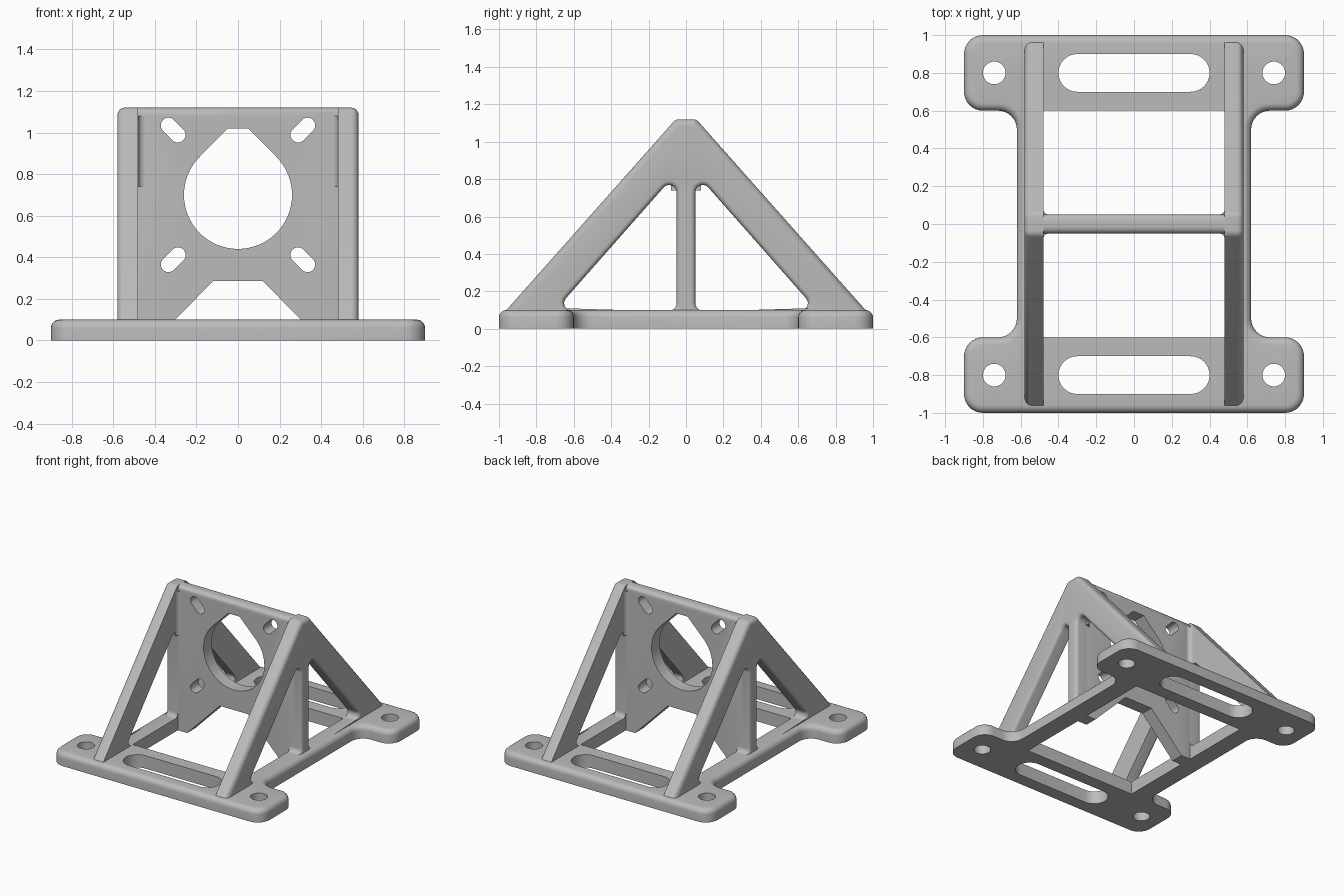
import bpy, bmesh, math
from mathutils import Vector

if "Cube" in bpy.data.objects:
    bpy.data.objects.remove(bpy.data.objects["Cube"], do_unlink=True)

grey = bpy.data.materials.new("plain grey")
grey.use_nodes = True
grey.diffuse_color = (0.5, 0.5, 0.5, 1)
grey.node_tree.nodes["Principled BSDF"].inputs["Base Color"].default_value = (0.5, 0.5, 0.5, 1)


def rounded(corners, seg=8):
    """Polygon outline whose (x, y, radius) corners are replaced by arcs."""
    out = []
    n = len(corners)
    for i, (x, y, r) in enumerate(corners):
        p = Vector((x, y))
        a = (Vector(corners[i - 1][:2]) - p).normalized()
        b = (Vector(corners[(i + 1) % n][:2]) - p).normalized()
        if r == 0:
            out.append(p)
            continue
        half = a.angle(b) / 2
        centre = p + (a + b).normalized() * r / math.sin(half)
        start = p + a * r / math.tan(half) - centre
        end = p + b * r / math.tan(half) - centre
        turn = math.atan2(start.x * end.y - start.y * end.x, start.dot(end))
        for k in range(seg + 1):
            c, s = math.cos(turn * k / seg), math.sin(turn * k / seg)
            out.append(centre + Vector((start.x * c - start.y * s, start.x * s + start.y * c)))
    return [p for i, p in enumerate(out) if (p - out[i - 1]).length > 1e-5]


def pill(cx, cy, half_length, r, angle=0):
    """Rounded slot outline; a circle when half_length equals r."""
    c, s = math.cos(angle), math.sin(angle)
    box = [(-half_length, -r), (half_length, -r), (half_length, r), (-half_length, r)]
    return rounded([(cx + u * c - v * s, cy + u * s + v * c, r) for u, v in box])


def inset_point(pts, i, d):
    p, q, n = pts[i], pts[i - 1], pts[(i + 1) % len(pts)]
    e, f = (p - q).normalized(), (n - p).normalized()
    a, b = Vector((-e.y, e.x)), Vector((-f.y, f.x))
    return p + (a + b) * d / (1 + a.dot(b))


def slab(name, loops, t0, t1, place, both=False, rule=lambda p: True):
    """Extrude an outline with holes; each loop is (points, edge rounding)."""
    bm = bmesh.new()
    caps = ([], [])
    for index, (pts, b) in enumerate(loops):
        area = sum(pts[i - 1].cross(pts[i]) for i in range(len(pts)))
        if (area > 0) != (index == 0):
            pts = pts[::-1]
        arc = [math.radians(18 * k) for k in range(6)]
        top = [(b * (1 - math.cos(a)), t1 - b + b * math.sin(a)) for a in arc] if b else [(0, t1)]
        low = [(d, t0 + t1 - t) for d, t in reversed(top)] if both else [(0, t0)]
        rings = [[bm.verts.new(place(*inset_point(pts, i, d if rule(pts[i]) else 0), t))
                  for i in range(len(pts))] for d, t in low + top]
        for lower, upper in zip(rings, rings[1:]):
            for i in range(len(pts)):
                bm.faces.new((lower[i - 1], lower[i], upper[i], upper[i - 1]))
        for cap, ring in zip(caps, (rings[0], rings[-1])):
            cap += [bm.edges.get((ring[i - 1], ring[i])) for i in range(len(ring))]
    normal = Vector(place(0, 0, 1)) - Vector(place(0, 0, 0))
    for cap in caps:
        bmesh.ops.triangle_fill(bm, edges=cap, use_beauty=True, normal=normal)
    bmesh.ops.recalc_face_normals(bm, faces=bm.faces)
    mesh = bpy.data.meshes.new(name)
    bm.to_mesh(mesh)
    bm.free()
    mesh.materials.append(grey)
    obj = bpy.data.objects.new(name, mesh)
    bpy.context.collection.objects.link(obj)
    bpy.ops.object.select_all(action="DESELECT")
    obj.select_set(True)
    bpy.context.view_layer.objects.active = obj
    bpy.ops.object.shade_smooth_by_angle(angle=math.radians(32))
    return obj


def flat(u, v, t):
    return (u, v, t)


# Base frame: I-shaped outline, central opening, long slots and bolt holes
quarter = [(0.62, 0.6, 0.1), (0.9, 0.6, 0.1), (0.9, 1, 0.1)]
right = [(x, -y, r) for x, y, r in reversed(quarter)] + quarter
outline = rounded(right + [(-x, -y, r) for x, y, r in right])
opening = rounded([(-0.48, -0.6, 0), (0.48, -0.6, 0), (0.48, 0.6, 0), (-0.48, 0.6, 0)])
base = [(outline, 0.04), (opening, 0)]
for sy in (-1, 1):
    base.append((pill(0, sy * 0.8, 0.4, 0.1), 0))
    base += [(pill(sx * 0.74, sy * 0.8, 0.06, 0.06), 0) for sx in (-1, 1)]
slab("base_frame", base, 0, 0.1, flat)

# Triangular side trusses with a central post
triangle = rounded([(-0.96, 0.05, 0), (0.96, 0.05, 0), (0.96, 0.1, 0), (0.055, 1.12, 0.045),
                    (-0.055, 1.12, 0.045), (-0.96, 0.1, 0)])
windows = [rounded([(s * 0.05, 0.097, 0.04), (s * 0.7, 0.097, 0.04), (s * 0.05, 0.834, 0.04)])
           for s in (-1, 1)]
for side, name in ((1, "left_truss"), (-1, "right_truss")):
    slab(name, [(triangle, 0.035)] + [(w, 0.025) for w in windows], 0.48, 0.58,
         lambda u, v, t: (side * t, u, v))

# Mounting plate: truncated teardrop bore, four radial slots, notched bottom
half_plate = [(0.4, 0, 0), (0.53, 0, 0), (0.53, 1.12, 0)]
plate = rounded([(0.12, 0.285, 0)] + half_plate
                + [(-x, z, r) for x, z, r in reversed(half_plate)] + [(-0.12, 0.285, 0)])
bore = [Vector((0.26 * math.cos(a), 0.7 + 0.26 * math.sin(a)))
        for a in (math.radians(135 + 270 * k / 48) for k in range(49))]
bore += [Vector((0.048, 1.02)), Vector((-0.048, 1.02))]
slots = [pill(sx * 0.312, 0.7 + sz * 0.312, 0.069, 0.037, sx * sz * math.pi / 4)
         for sx in (-1, 1) for sz in (-1, 1)]
slab("mounting_plate", [(plate, 0.035), (bore, 0)] + [(s, 0) for s in slots], -0.05, 0.05,
     lambda u, v, t: (u, t, v), both=True, rule=lambda p: p.y > 1.1)

# Fillets between the plate and the solid tops of the trusses
curve = [(0.45 + 0.03 * math.sin(a), 0.08 - 0.03 * math.cos(a))
         for a in (math.radians(15 * k) for k in range(7))]
curve += [(0.49, 0.08), (0.49, 0.04), (0.45, 0.04)]
for sx in (-1, 1):
    for sy in (-1, 1):
        slab("plate_fillet", [([Vector((sx * x, sy * y)) for x, y in curve], 0)], 0.74, 1.08, flat)
